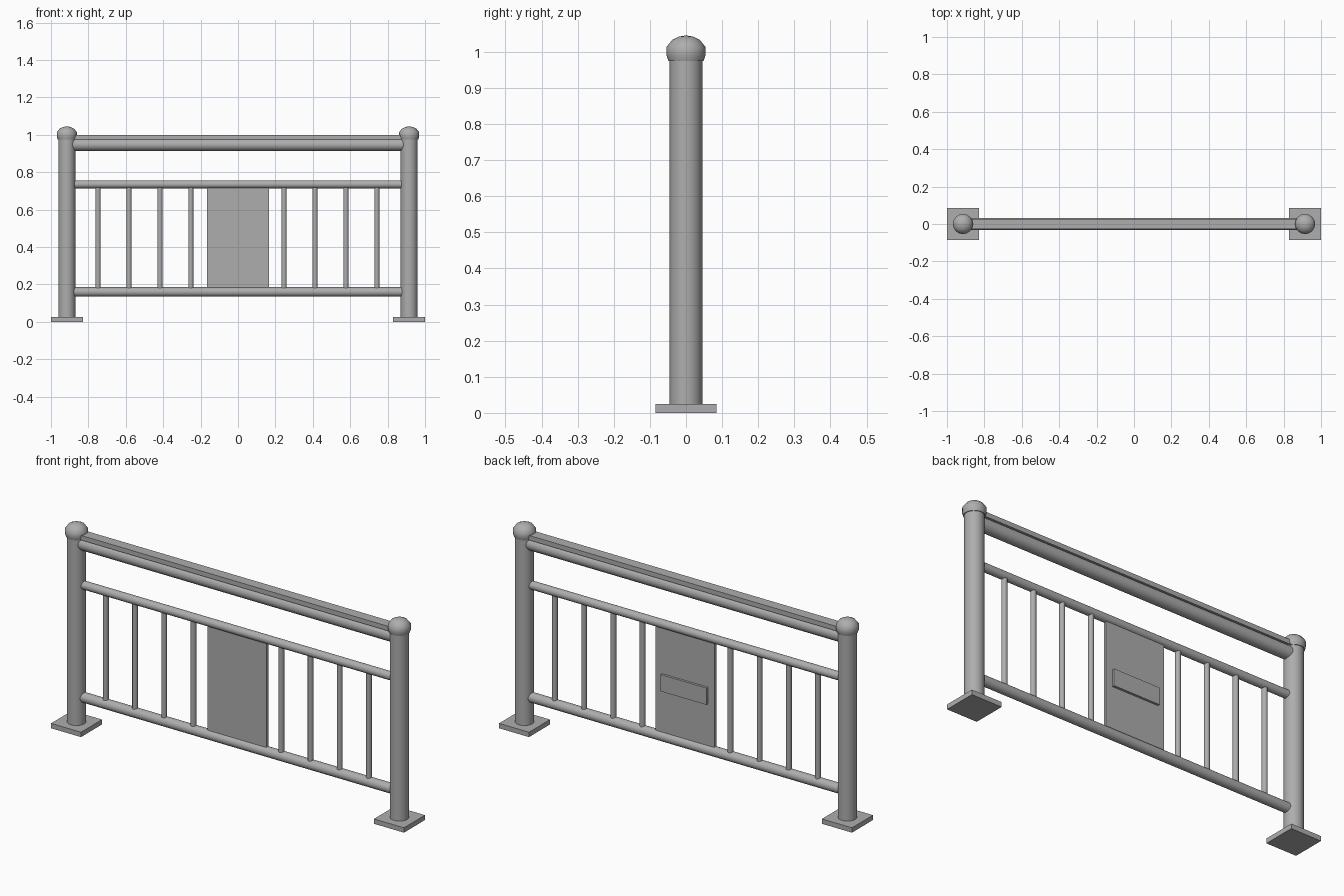
import bpy, bmesh, math
from mathutils import Matrix

if "Cube" in bpy.data.objects:
    bpy.data.objects.remove(bpy.data.objects["Cube"])

steel = bpy.data.materials.new("steel_grey")
steel.diffuse_color = (0.42, 0.42, 0.42, 1)
steel.use_nodes = True
steel.node_tree.nodes["Principled BSDF"].inputs["Base Color"].default_value = steel.diffuse_color


def finish(name, bm):
    bmesh.ops.recalc_face_normals(bm, faces=bm.faces)
    mesh = bpy.data.meshes.new(name)
    bm.to_mesh(mesh)
    bm.free()
    mesh.materials.append(steel)
    obj = bpy.data.objects.new(name, mesh)
    bpy.context.collection.objects.link(obj)
    return obj


def smooth(obj):
    bpy.ops.object.select_all(action='DESELECT')
    obj.select_set(True)
    bpy.context.view_layer.objects.active = obj
    bpy.ops.object.shade_smooth_by_angle(angle=math.radians(40))


def box(name, x, y, z):
    """Box from (min, max) pairs."""
    bm = bmesh.new()
    bmesh.ops.create_cube(bm, size=1)
    for v in bm.verts:
        v.co = [lo + (c + 0.5) * (hi - lo) for c, (lo, hi) in zip(v.co, (x, y, z))]
    return finish(name, bm)


def tube(name, centre, radius, length, along_x=False, sides=24):
    bm = bmesh.new()
    turn = Matrix.Rotation(math.pi / 2, 4, 'Y') if along_x else Matrix()
    bmesh.ops.create_cone(bm, cap_ends=True, segments=sides, radius1=radius,
                          radius2=radius, depth=length,
                          matrix=Matrix.Translation(centre) @ turn)
    smooth(finish(name, bm))


def lathe(name, x, profile, sides=16):
    """Turned shape around a vertical axis, from (radius, height) points."""
    bm = bmesh.new()
    verts = [bm.verts.new((x + r, 0, z)) for r, z in profile]
    edges = [bm.edges.new(pair) for pair in zip(verts, verts[1:])]
    bmesh.ops.spin(bm, geom=verts + edges, cent=(x, 0, 0), axis=(0, 0, 1),
                   angle=2 * math.pi, steps=sides)
    bmesh.ops.remove_doubles(bm, verts=bm.verts, dist=0.0005)
    smooth(finish(name, bm))


# Posts with base plates and domed caps
cap_profile = [(0, 0.975), (0.049, 0.975), (0.054, 0.99), (0.054, 1.013),
               (0.038, 1.033), (0.02, 1.042), (0, 1.045)]
for side, sx in (("left", -1), ("right", 1)):
    px = sx * 0.915
    box(side + "_base_plate", (px - 0.085, px + 0.085), (-0.085, 0.085), (0, 0.025))
    tube(side + "_post", (px, 0, 0.5025), 0.045, 0.965)
    lathe(side + "_post_cap", px, cap_profile)

# Horizontal rails, running into the posts
for name, z, r in (("hand_rail", 0.947, 0.033), ("middle_rail", 0.735, 0.021),
                   ("bottom_rail", 0.16, 0.025)):
    tube(name, (0, 0, z), r, 1.79, along_x=True)

# Flat strip on top of the hand rail
box("hand_rail_strip", (-0.88, 0.88), (-0.027, 0.027), (0.976, 1.0))

# Upright bars on both sides of the panel
for sx in (-1, 1):
    for i in range(4):
        x = sx * (0.249 + 0.1655 * i) - 0.003
        tube("upright_bar", (x, 0, 0.4475), 0.0135, 0.565, sides=12)

# Centre panel with a raised plate on the back
box("centre_panel", (-0.166, 0.166), (-0.008, 0.008), (0.17, 0.725))
box("back_plate", (-0.13, 0.13), (0.006, 0.02), (0.397, 0.483))
